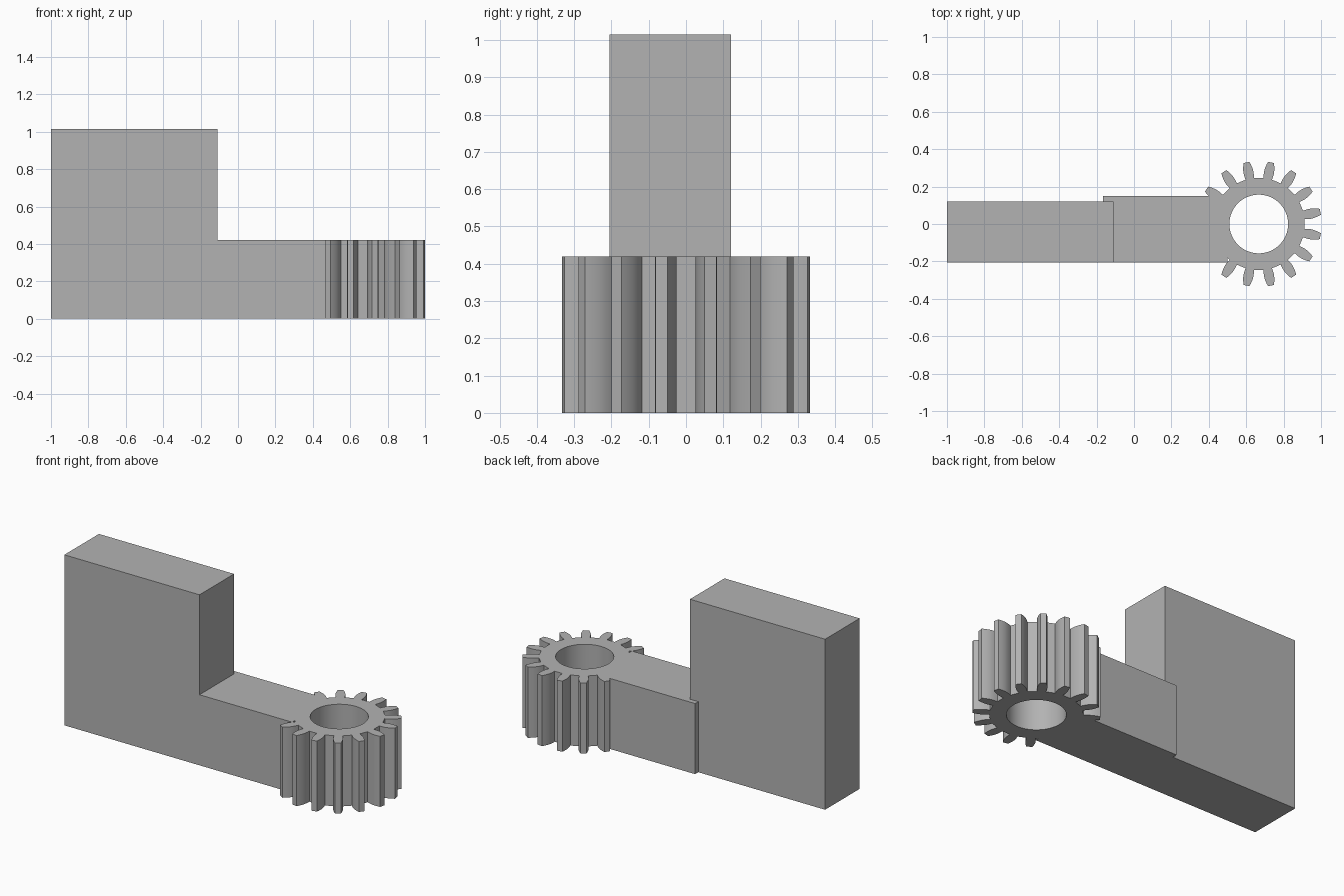
import bpy, bmesh
from math import sin, cos, pi, radians

cube = bpy.data.objects.get("Cube")
if cube:
    bpy.data.objects.remove(cube, do_unlink=True)

grey = bpy.data.materials.new("plain grey")
grey.use_nodes = True
colour = (0.45, 0.45, 0.45, 1)
grey.diffuse_color = colour
grey.node_tree.nodes["Principled BSDF"].inputs["Base Color"].default_value = colour


def extrude(name, outline, z0, z1):
    """Solid made by raising a counter-clockwise outline from z0 to z1."""
    bm = bmesh.new()
    face = bm.faces.new([bm.verts.new((x, y, z0)) for x, y in outline])
    top = bmesh.ops.extrude_face_region(bm, geom=[face], use_keep_orig=True)
    moved = [g for g in top["geom"] if isinstance(g, bmesh.types.BMVert)]
    bmesh.ops.translate(bm, verts=moved, vec=(0, 0, z1 - z0))
    bmesh.ops.recalc_face_normals(bm, faces=bm.faces)
    mesh = bpy.data.meshes.new(name)
    bm.to_mesh(mesh)
    bm.free()
    mesh.materials.append(grey)
    obj = bpy.data.objects.new(name, mesh)
    bpy.context.collection.objects.link(obj)
    return obj


def combine(target, other, operation):
    """Apply an exact boolean and discard the second solid."""
    mod = target.modifiers.new(operation, 'BOOLEAN')
    mod.object, mod.operation, mod.solver = other, operation, 'EXACT'
    bpy.ops.object.select_all(action='DESELECT')
    bpy.context.view_layer.objects.active = target
    target.select_set(True)
    bpy.ops.object.modifier_apply(modifier=mod.name)
    bpy.data.objects.remove(other, do_unlink=True)


GEAR_X, HEIGHT, TEETH = 0.667, 0.42, 16
FRONT_Y = -0.205

# Gear outline: leaf-shaped teeth as (radius, half width), root to tip
flank = [(0.247, 0.023), (0.262, 0.0255), (0.28, 0.027), (0.295, 0.0262),
         (0.31, 0.0235), (0.324, 0.02), (0.336, 0.016)]
gear_outline = []
for i in range(TEETH):
    a = 2 * pi * (i + 0.5) / TEETH
    tooth = [(r, -w) for r, w in flank] + [(r, w) for r, w in reversed(flank)]
    for r, w in tooth:
        b = a + w / r
        gear_outline.append((GEAR_X + r * cos(b), r * sin(b)))

# Arm with a shallow lip lapping behind the block
arm_outline = [(-0.11, FRONT_Y), (0.5, FRONT_Y), (0.5, 0.15),
               (-0.165, 0.15), (-0.165, 0.12), (-0.11, 0.12)]
arm = extrude("arm_and_gear", arm_outline, 0, HEIGHT)
gear = extrude("gear", gear_outline, 0, HEIGHT)
combine(arm, gear, 'UNION')

# Round bore through the gear
bore_outline = [(GEAR_X + 0.157 * cos(2 * pi * i / 64), 0.157 * sin(2 * pi * i / 64))
                for i in range(64)]
bore = extrude("bore_cutter", bore_outline, -0.1, HEIGHT + 0.1)
combine(arm, bore, 'DIFFERENCE')
bpy.ops.object.shade_smooth_by_angle(angle=radians(30))

# Tall block at the far end
extrude("block", [(-1, FRONT_Y), (-0.11, FRONT_Y), (-0.11, 0.12), (-1, 0.12)], 0, 1.015)
